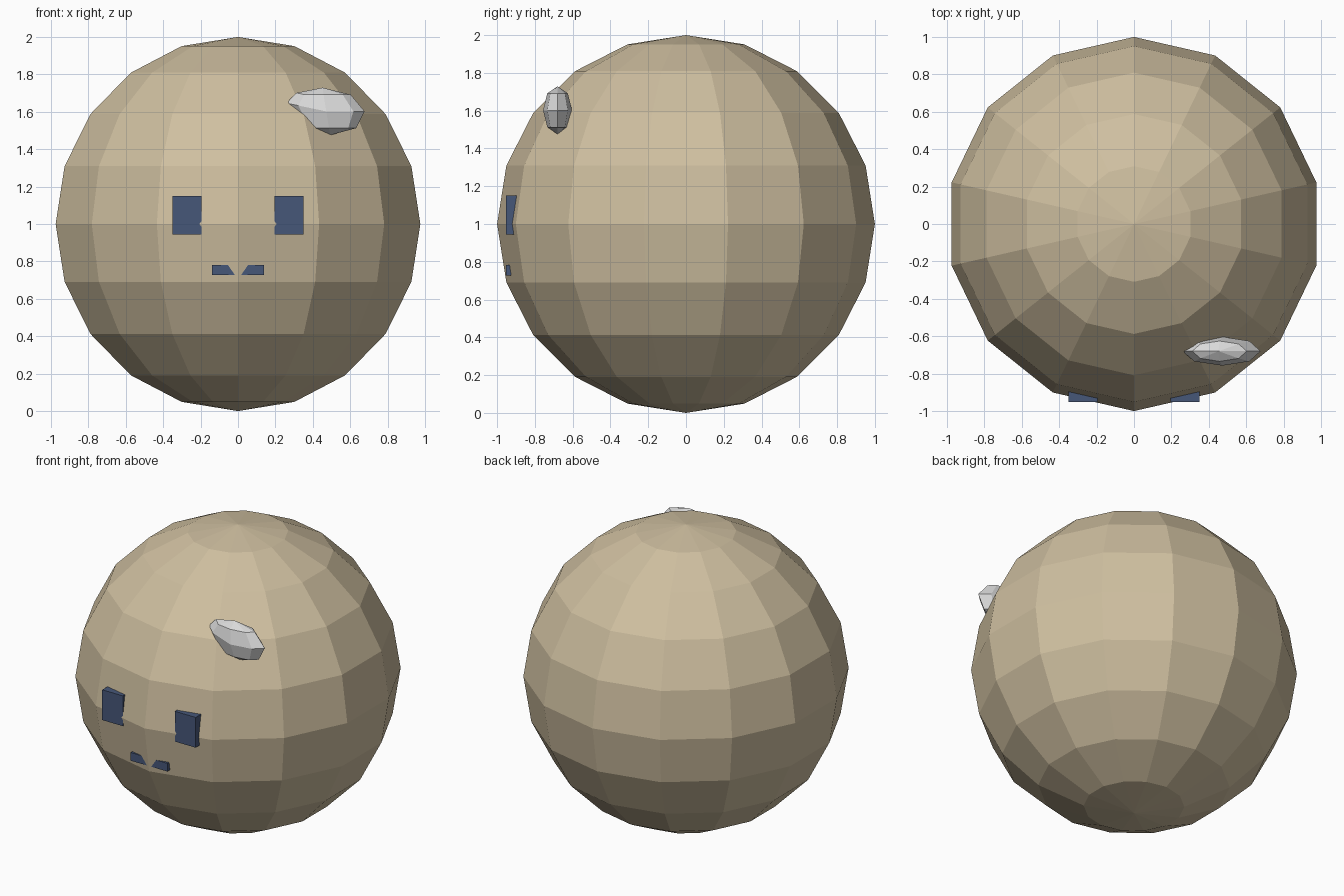
import bpy
import bmesh
from mathutils import Matrix, Vector

cube = bpy.data.objects.get("Cube")
if cube:
    bpy.data.objects.remove(cube, do_unlink=True)


def make_material(name, rgb):
    mat = bpy.data.materials.new(name)
    mat.use_nodes = True
    colour = (*rgb, 1.0)
    mat.diffuse_color = colour
    mat.node_tree.nodes["Principled BSDF"].inputs["Base Color"].default_value = colour
    return mat


def finish(name, bm, mat):
    mesh = bpy.data.meshes.new(name)
    bm.to_mesh(mesh)
    bm.free()
    mesh.materials.append(mat)
    obj = bpy.data.objects.new(name, mesh)
    bpy.context.collection.objects.link(obj)
    return obj


def ball(name, mat, centre, radii, segments, rings, tweak=None):
    bm = bmesh.new()
    bmesh.ops.create_uvsphere(bm, u_segments=segments, v_segments=rings, radius=1)
    if tweak:
        for v in bm.verts:
            tweak(v.co)
    bmesh.ops.transform(bm, verts=bm.verts,
                        matrix=Matrix.Translation(centre) @ Matrix.Diagonal((*radii, 1)))
    return finish(name, bm, mat)


def box(name, mat, low, high):
    low, high = Vector(low), Vector(high)
    bm = bmesh.new()
    bmesh.ops.create_cube(bm, size=1)
    bmesh.ops.transform(bm, verts=bm.verts,
                        matrix=Matrix.Translation((low + high) / 2)
                        @ Matrix.Diagonal((*(high - low), 1)))
    return finish(name, bm, mat)


tan = make_material("tan", (0.62, 0.52, 0.35))
navy = make_material("dark blue", (0.062, 0.095, 0.19))
grey = make_material("light grey", (0.70, 0.70, 0.70))

# Faceted round body
ball("body", tan, (0, 0, 1), (1, 1, 1), 14, 10)

# Blocky eyes and mouth, sunk into the body
FRONT, BACK = -0.953, -0.85
for side, low_x, high_x in (("left", 0.195, 0.35), ("right", -0.35, -0.195)):
    box(side + "_eye", navy, (low_x, FRONT, 0.945), (high_x, BACK, 1.15))
box("mouth", navy, (-0.138, FRONT, 0.727), (0.138, BACK, 0.782))


# Uneven flattened stone on the upper left of the forehead
def uneven(co):
    if co.x < -0.6:
        co.z += 0.35 * -co.x * (1 - abs(co.z))
    co.x -= 0.1 * co.z


ball("stone", grey, (0.472, -0.68, 1.602), (0.205, 0.077, 0.127), 8, 4, uneven)
